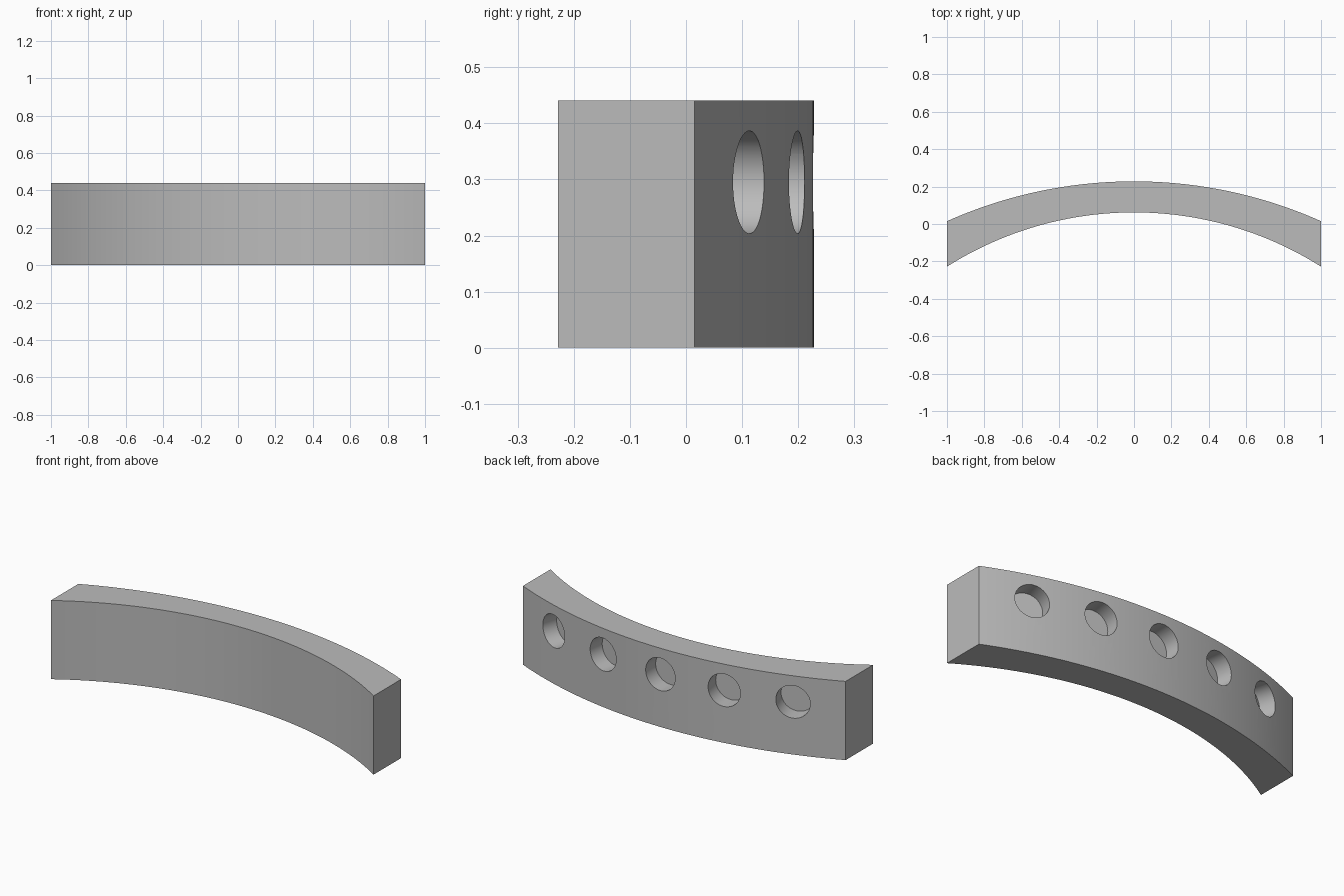
import bpy, bmesh
from math import asin, sin, cos, radians
from mathutils import Matrix, Vector

cube = bpy.data.objects.get("Cube")
if cube:
    bpy.data.objects.remove(cube)

HEIGHT = 0.441
BACK_PEAK, BACK_END = 0.228, 0.015
FRONT_PEAK, FRONT_END = 0.062, -0.228
HOLE_RADIUS, HOLE_DEPTH, HOLE_Z = 0.0915, 0.09, 0.295
HOLE_STEP = radians(8.8)
STEPS = 48

grey = bpy.data.materials.new("plain_grey")
grey.use_nodes = True
grey.diffuse_color = (0.5, 0.5, 0.5, 1)
grey.node_tree.nodes["Principled BSDF"].inputs["Base Color"].default_value = (0.5, 0.5, 0.5, 1)


def arc_radius(peak, end):
    sag = peak - end
    return (1 + sag * sag) / (2 * sag)


def arc(peak, end):
    """Points of a circular arc from x = -1 to x = 1."""
    r = arc_radius(peak, end)
    half = asin(1 / r)
    angles = [half * (2 * i / STEPS - 1) for i in range(STEPS + 1)]
    return [(r * sin(a), peak - r + r * cos(a)) for a in angles]


def make_object(name, bm):
    bmesh.ops.recalc_face_normals(bm, faces=bm.faces)
    mesh = bpy.data.meshes.new(name)
    bm.to_mesh(mesh)
    bm.free()
    mesh.materials.append(grey)
    obj = bpy.data.objects.new(name, mesh)
    bpy.context.collection.objects.link(obj)
    return obj


# Curved bar: two arcs joined into one outline and extruded upward
bm = bmesh.new()
outline = arc(FRONT_PEAK, FRONT_END) + arc(BACK_PEAK, BACK_END)[::-1]
base = bm.faces.new([bm.verts.new((x, y, 0)) for x, y in outline])
top = bmesh.ops.extrude_face_region(bm, geom=[base])["geom"]
bmesh.ops.translate(bm, vec=(0, 0, HEIGHT),
                    verts=[v for v in top if isinstance(v, bmesh.types.BMVert)])
bar = make_object("curved_bar", bm)

# Five blind holes, square to the back surface
radius = arc_radius(BACK_PEAK, BACK_END)
bm = bmesh.new()
for i in range(-2, 3):
    a = i * HOLE_STEP
    out = Vector((sin(a), cos(a), 0))
    pos = out * radius + Vector((0, BACK_PEAK - radius, HOLE_Z))
    turn = out.to_track_quat('Z', 'Y').to_matrix().to_4x4()
    bmesh.ops.create_cone(bm, cap_ends=True, segments=64, radius1=HOLE_RADIUS,
                          radius2=HOLE_RADIUS, depth=2 * HOLE_DEPTH,
                          matrix=Matrix.Translation(pos) @ turn)
cutter = make_object("hole_cutter", bm)
cutter.hide_render = True

cut = bar.modifiers.new("holes", 'BOOLEAN')
cut.operation = 'DIFFERENCE'
cut.solver = 'EXACT'
cut.object = cutter
bpy.ops.object.select_all(action='DESELECT')
bar.select_set(True)
bpy.context.view_layer.objects.active = bar
bpy.ops.object.modifier_apply(modifier=cut.name)
bpy.data.objects.remove(cutter)

bpy.ops.object.shade_smooth_by_angle(angle=radians(30))
